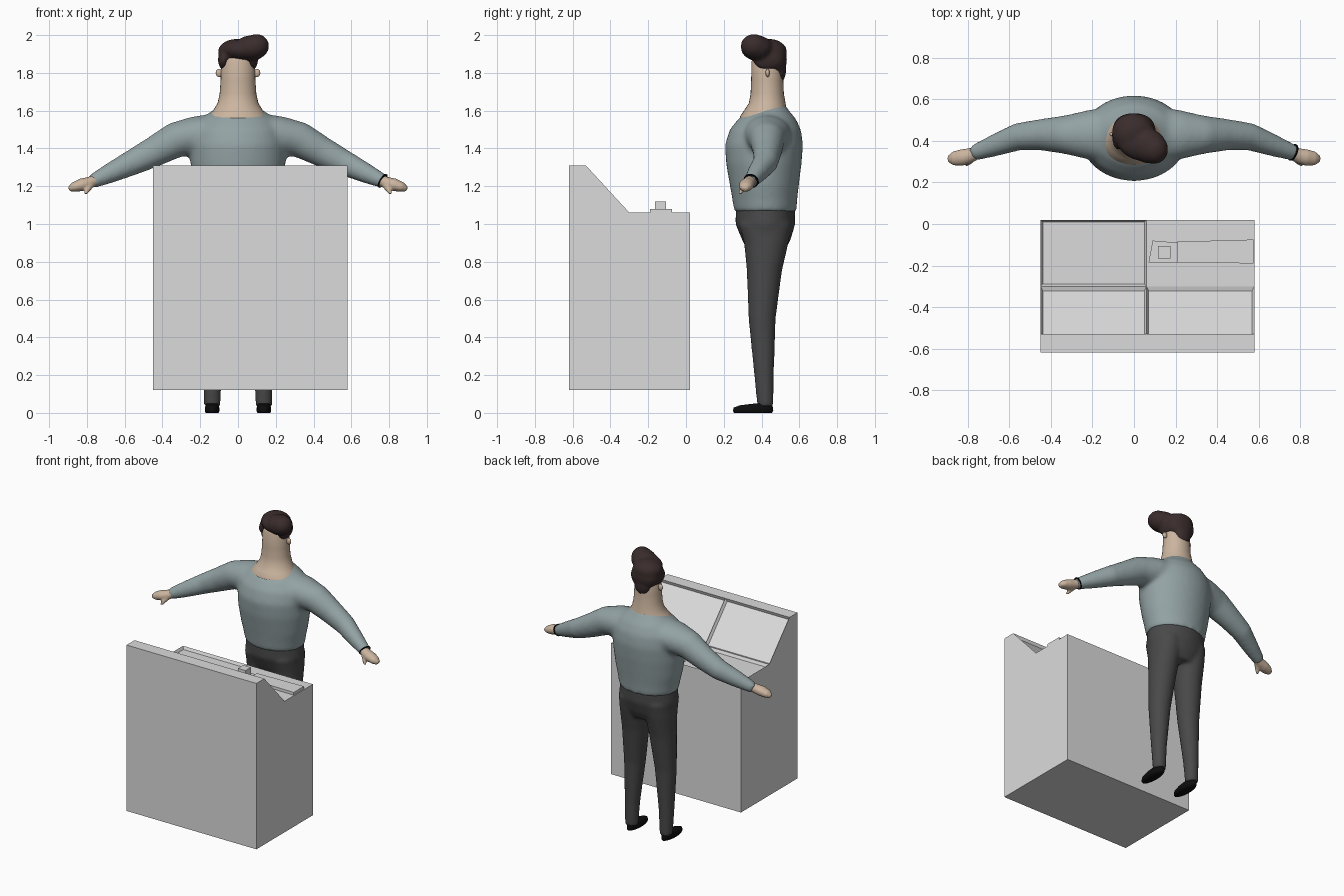
import bpy, bmesh, math
from mathutils import Vector, Matrix

if "Cube" in bpy.data.objects:
    bpy.data.objects.remove(bpy.data.objects["Cube"])


def material(name, rgb):
    m = bpy.data.materials.new(name)
    m.diffuse_color = (*rgb, 1)
    m.use_nodes = True
    m.node_tree.nodes["Principled BSDF"].inputs["Base Color"].default_value = m.diffuse_color
    return m


GREY = material("light grey", (0.71, 0.71, 0.71))
SWEATER = material("grey blue", (0.295, 0.365, 0.375))
SKIN = material("skin", (0.60, 0.46, 0.345))
HAIR = material("dark brown", (0.042, 0.025, 0.025))
PANTS = material("charcoal", (0.066, 0.066, 0.066))
BLACK = material("black", (0.004, 0.004, 0.004))


def finish(bm, name, mat, smooth=True, voxel=0, iterations=6, recalc=True):
    if recalc:
        bmesh.ops.recalc_face_normals(bm, faces=bm.faces)
    for f in bm.faces:
        f.smooth = smooth
    me = bpy.data.meshes.new(name)
    bm.to_mesh(me)
    bm.free()
    me.materials.append(mat)
    ob = bpy.data.objects.new(name, me)
    bpy.context.collection.objects.link(ob)
    if voxel:  # fuse overlapping volumes into one soft skin
        r = ob.modifiers.new("fuse", 'REMESH')
        r.mode, r.voxel_size, r.use_smooth_shade = 'VOXEL', voxel, True
        s = ob.modifiers.new("soften", 'SMOOTH')
        s.factor, s.iterations = 0.5, iterations
    return ob


def skin_rings(bm, rings):
    for a, b in zip(rings, rings[1:]):
        n = len(a)
        for i in range(n):
            bm.faces.new((a[i], a[(i + 1) % n], b[(i + 1) % n], b[i]))
    bm.faces.new(rings[0])
    bm.faces.new(rings[-1])


def column(bm, rows, n=32):
    """Upright loft; rows of z, centre x, centre y, radius x, radius y."""
    rings = []
    for z, cx, cy, rx, ry in rows:
        rings.append([bm.verts.new((cx + rx * math.cos(2 * math.pi * i / n),
                                    cy + ry * math.sin(2 * math.pi * i / n), z)) for i in range(n)])
    skin_rings(bm, rings)


def limb(bm, rows, side, n=20):
    """Sideways loft; rows of x, y, z, depth radius, height radius."""
    pts = [Vector(r[:3]) for r in rows]
    rings = []
    for k, r in enumerate(rows):
        d = (pts[min(k + 1, len(pts) - 1)] - pts[max(k - 1, 0)]).normalized()
        v = Vector((0, 0, 1)) - d * d.z
        v.normalize()
        u = d.cross(v)
        ring = []
        for i in range(n):
            a = 2 * math.pi * i / n
            p = pts[k] + u * r[3] * math.cos(a) + v * r[4] * math.sin(a)
            ring.append(bm.verts.new((p.x * side, p.y, p.z)))
        rings.append(ring)
    skin_rings(bm, rings)


def blob(bm, c, r, tilt=0):
    m = Matrix.Translation(c) @ Matrix.Rotation(tilt, 4, 'Z') @ Matrix.Diagonal((*r, 1))
    bmesh.ops.create_uvsphere(bm, u_segments=24, v_segments=16, radius=1, matrix=m)


def prism(bm, outline, z0, z1):
    lo = [bm.verts.new((x, y, z0)) for x, y in outline]
    hi = [bm.verts.new((x, y, z1)) for x, y in outline]
    skin_rings(bm, [lo, hi])


# Counter: side profile swept across two bays, with recessed worktop panels
profile = [(-0.62, 0.12), (-0.62, 1.31), (-0.53, 1.31), (-0.30, 1.06), (0.02, 1.06), (0.02, 0.12)]
bm = bmesh.new()
wall_tag = bm.faces.layers.int.new("wall")
skin_rings(bm, [[bm.verts.new((x, y, z)) for y, z in profile] for x in (-0.45, 0.06, 0.58)])
bmesh.ops.recalc_face_normals(bm, faces=bm.faces)
bm.normal_update()
panels = [f for f in bm.faces if f.normal.z > 0.5 and f.calc_center_median().y > -0.5
          and (f.normal.z < 0.9 or f.calc_center_median().x < 0)]
recess_walls = bmesh.ops.inset_individual(bm, faces=panels, thickness=0.015, depth=-0.02)["faces"]
for f in recess_walls:
    f[wall_tag] = 1
for co, no in (((0, 0, 0.72), (0, 0, 1)), ((0, -0.53, 0), (0, 1, 0)), ((0, -0.30, 0), (0, 1, 0))):
    bmesh.ops.bisect_plane(bm, geom=bm.verts[:] + bm.edges[:] + bm.faces[:],
                           plane_co=co, plane_no=no, dist=1e-5)
bm.normal_update()


def faces_inward(f):
    """Which panels of the open shell show their inner side."""
    n, c = f.normal, f.calc_center_median()
    if f[wall_tag]:
        return abs(n.x) > 0.3 or abs(n.y) > 0.3 and n.z > 0.5 and c.x < 0.06 and c.y > -0.35
    if n.y < -0.9:
        return c.z > 0.72 or c.x > 0.06
    if n.y > 0.9:
        return c.z > 0.72
    if n.x > 0.9:
        return c.y > -0.30 or (c.y < -0.53 and c.z > 0.72)
    if n.x < -0.9:
        return c.z > 0.72 or c.y < -0.53
    return n.z < -0.9 and c.y < -0.30


bmesh.ops.reverse_faces(bm, faces=[f for f in bm.faces if faces_inward(f)])
finish(bm, "counter", GREY, smooth=False, recalc=False)

# Low tapered belt (inner side showing) and its small post on the right bay
bm = bmesh.new()
prism(bm, [(0.21, -0.185), (0.575, -0.19), (0.575, -0.075), (0.21, -0.085)], 1.05, 1.08)
bmesh.ops.recalc_face_normals(bm, faces=bm.faces)
bmesh.ops.reverse_faces(bm, faces=bm.faces[:])
finish(bm, "belt", GREY, smooth=False, recalc=False)
bm = bmesh.new()
prism(bm, [(0.07, -0.185), (0.21, -0.185), (0.21, -0.09), (0.09, -0.08)], 1.05, 1.07)
prism(bm, [(0.115, -0.165), (0.175, -0.165), (0.175, -0.105), (0.115, -0.105)], 1.06, 1.12)
finish(bm, "post", GREY, smooth=False)

# Sweater: torso and both sleeves fused
bm = bmesh.new()
column(bm, [(1.065, 0, .42, .207, .165), (1.13, 0, .417, .218, .172), (1.20, 0, .415, .235, .182),
            (1.32, 0, .412, .252, .2), (1.42, 0, .413, .255, .207), (1.50, 0, .42, .24, .189),
            (1.56, 0, .43, .195, .15), (1.60, 0, .44, .135, .105), (1.635, 0, .45, .09, .075)])
for s in (-1, 1):
    limb(bm, [(.10, .43, 1.485, .135, .10), (.22, .43, 1.47, .12, .102), (.33, .43, 1.445, .094, .095),
              (.45, .43, 1.38, .076, .081), (.56, .42, 1.325, .067, .069), (.68, .375, 1.268, .053, .054),
              (.778, .34, 1.222, .039, .038)], s)
finish(bm, "sweater", SWEATER, voxel=0.013, iterations=14)

# Trousers: hips and both legs fused
bm = bmesh.new()
column(bm, [(.86, 0, .425, .17, .10), (.92, 0, .425, .196, .13), (1.0, 0, .42, .208, .158),
            (1.10, 0, .42, .198, .156)])
for s in (-1, 1):
    column(bm, [(.035, s * .137, .42, .043, .043), (.2, s * .135, .413, .05, .052),
                (.5, s * .122, .403, .072, .072), (.75, s * .108, .415, .09, .093),
                (.90, s * .10, .425, .1, .118), (1.0, s * .1, .42, .1, .14)], 24)
finish(bm, "trousers", PANTS, voxel=0.012)

# Neck and head
bm = bmesh.new()
column(bm, [(1.53, 0, .415, .18, .135), (1.57, 0, .413, .158, .127), (1.60, 0, .42, .132, .113),
            (1.64, 0, .43, .108, .097), (1.69, 0, .43, .097, .088), (1.76, 0, .43, .092, .085),
            (1.86, 0, .43, .089, .083), (1.91, 0, .43, .07, .065)])
finish(bm, "head", SKIN)

# Hair: cap, swept quiff, nape and temples fused
bm = bmesh.new()
blob(bm, (-.005, .44, 1.912), (.102, .095, .068))
blob(bm, (.03, .39, 1.922), (.118, .085, .056), -0.3)
blob(bm, (.07, .375, 1.932), (.09, .083, .067), -0.5)
blob(bm, (.098, .36, 1.942), (.067, .071, .064))
blob(bm, (0, .475, 1.87), (.097, .06, .085))
blob(bm, (0, .495, 1.815), (.06, .035, .07))
for s in (-1, 1):
    blob(bm, (s * .077, .43, 1.87), (.029, .075, .055))
finish(bm, "hair", HAIR, voxel=0.008, iterations=14)

for s, side in ((-1, "right"), (1, "left")):
    # Ear
    bm = bmesh.new()
    blob(bm, (s * .1, .432, 1.80), (.018, .011, .022))
    finish(bm, side + "_ear", SKIN)
    # Hand with thumb
    bm = bmesh.new()
    limb(bm, [(.75, .345, 1.233, .03, .03), (.79, .33, 1.217, .036, .032), (.83, .32, 1.207, .04, .034),
              (.87, .315, 1.195, .034, .026), (.895, .313, 1.184, .016, .013)], s)
    limb(bm, [(.78, .315, 1.205, .018, .018), (.798, .295, 1.18, .014, .014),
              (.808, .285, 1.158, .008, .009)], s, 12)
    finish(bm, side + "_hand", SKIN, voxel=0.007, iterations=4)
    # Shoe
    bm = bmesh.new()
    column(bm, [(0, s * .137, .355, .034, .10), (.01, s * .137, .355, .039, .107),
                (.028, s * .137, .357, .038, .104), (.04, s * .137, .37, .034, .086),
                (.05, s * .137, .41, .03, .042)], 24)
    finish(bm, side + "_shoe", BLACK)

# Thin wrist band on the left arm
bm = bmesh.new()
limb(bm, [(.763, .346, 1.23, .042, .041), (.768, .344, 1.227, .042, .041)], 1)
finish(bm, "wrist_band", BLACK, smooth=False)
